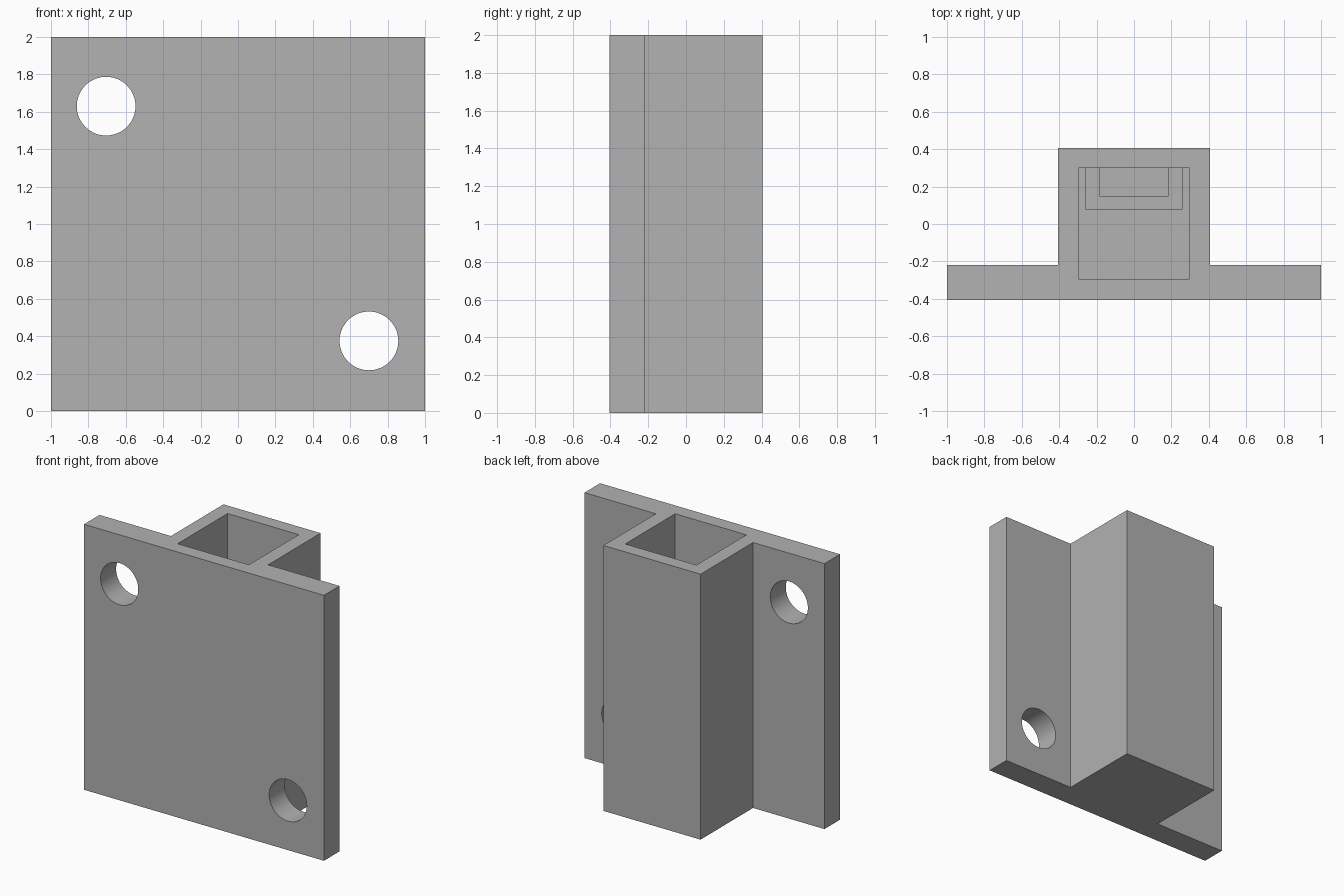
import bpy
import bmesh
from mathutils import Matrix, Vector

cube = bpy.data.objects.get("Cube")
if cube:
    bpy.data.objects.remove(cube, do_unlink=True)

grey = bpy.data.materials.new("plain grey")
grey.use_nodes = True
colour = (0.445, 0.445, 0.445, 1)
grey.diffuse_color = colour
grey.node_tree.nodes["Principled BSDF"].inputs["Base Color"].default_value = colour

HALF = 0.405          # half depth of bracket, half width of the tower
PLATE_BACK = -0.22
POCKET_BACK = 0.3


def make_object(name, bm):
    bmesh.ops.recalc_face_normals(bm, faces=bm.faces)
    mesh = bpy.data.meshes.new(name)
    bm.to_mesh(mesh)
    bm.free()
    mesh.materials.append(grey)
    obj = bpy.data.objects.new(name, mesh)
    bpy.context.collection.objects.link(obj)
    return obj


def box(name, low, high):
    low, high = Vector(low), Vector(high)
    bm = bmesh.new()
    matrix = Matrix.Translation((low + high) / 2) @ Matrix.Diagonal((*(high - low), 1))
    bmesh.ops.create_cube(bm, size=1, matrix=matrix)
    return make_object(name, bm)


def drill(name, x, z):
    bm = bmesh.new()
    matrix = Matrix.Translation((x, -0.3, z)) @ Matrix.Rotation(1.5707963, 4, "X")
    bmesh.ops.create_cone(bm, cap_ends=True, segments=64, radius1=0.157,
                          radius2=0.157, depth=0.5, matrix=matrix)
    return make_object(name, bm)


def cut(target, cutter):
    cutter.hide_render = True
    mod = target.modifiers.new(cutter.name, "BOOLEAN")
    mod.operation = "DIFFERENCE"
    mod.solver = "EXACT"
    mod.object = cutter
    bpy.context.view_layer.objects.active = target
    bpy.ops.object.modifier_apply(modifier=mod.name)
    bpy.data.objects.remove(cutter, do_unlink=True)


# Wall plate and tower: one T-shaped outline, extruded upward
half_outline = [(1, -HALF), (1, PLATE_BACK), (HALF, PLATE_BACK), (HALF, HALF)]
outline = half_outline + [(-x, y) for x, y in reversed(half_outline)]
bm = bmesh.new()
base = bm.faces.new([bm.verts.new((x, y, 0)) for x, y in outline])
extruded = bmesh.ops.extrude_face_region(bm, geom=[base])
top = [v for v in extruded["geom"] if isinstance(v, bmesh.types.BMVert)]
bmesh.ops.translate(bm, verts=top, vec=(0, 0, 2))
bracket = make_object("wall_bracket", bm)

# Pocket that narrows in steps towards the back wall: half width, front, floor
for width, front, floor in [(0.297, -0.295, 1.2), (0.26, 0.08, 0.65), (0.185, 0.15, 0.1)]:
    cut(bracket, box("pocket_cutter", (-width, front, floor), (width, POCKET_BACK, 2.2)))

# Diagonally opposite screw holes
for x, z in [(-0.705, 1.63), (0.7, 0.375)]:
    cut(bracket, drill("screw_hole_cutter", x, z))

bpy.ops.object.select_all(action="DESELECT")
bracket.select_set(True)
bpy.context.view_layer.objects.active = bracket
bpy.ops.object.shade_smooth_by_angle(angle=0.5)
